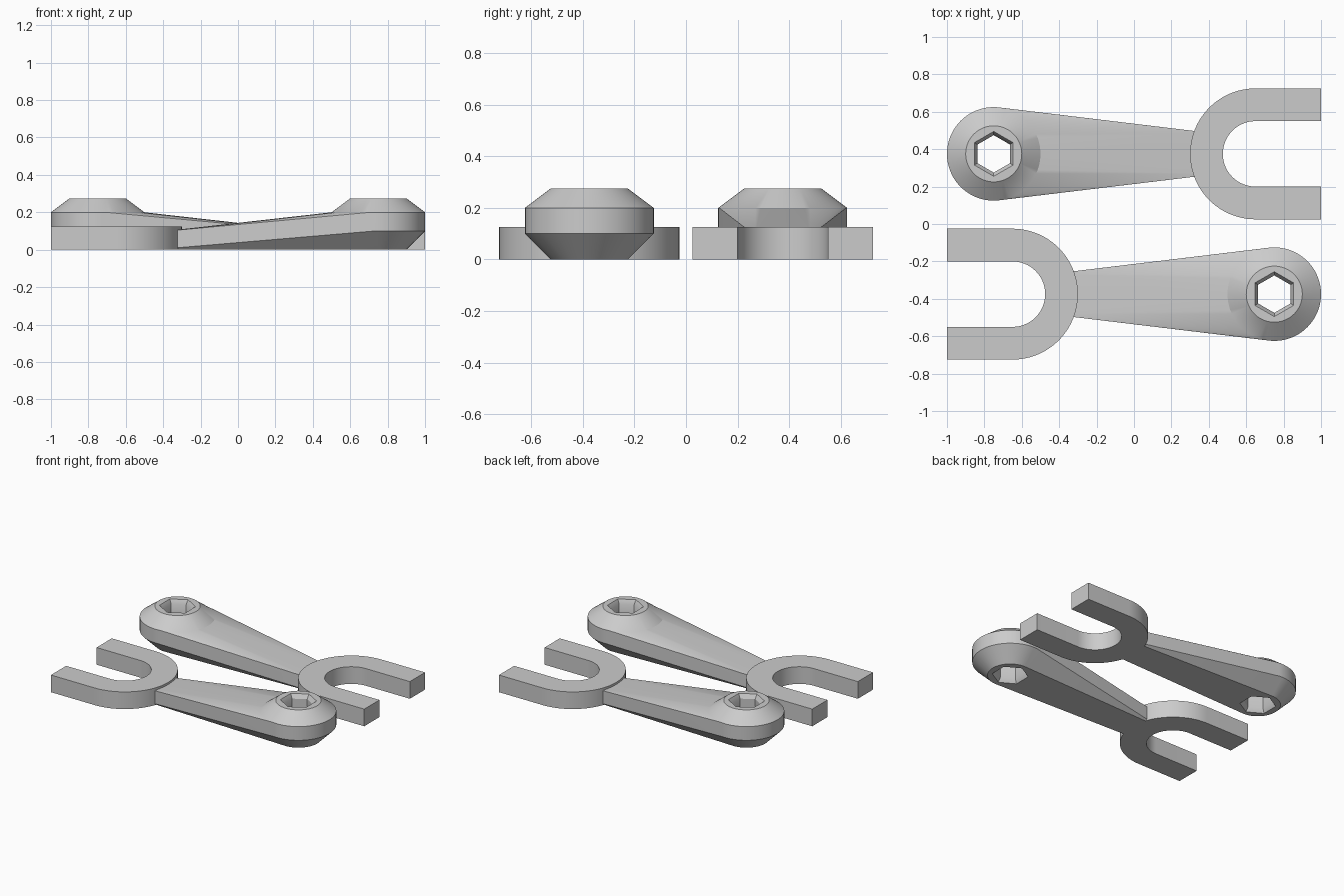
import bpy, bmesh, math
from mathutils import Matrix

if "Cube" in bpy.data.objects:
    bpy.data.objects.remove(bpy.data.objects["Cube"])

grey = bpy.data.materials.new("light_grey")
grey.diffuse_color = (0.6, 0.6, 0.6, 1)
grey.use_nodes = True
grey.node_tree.nodes["Principled BSDF"].inputs["Base Color"].default_value = grey.diffuse_color
HEAD_X, FORK_X, Y = 0.75, -0.65, -0.375


def make(name, bm):
    bmesh.ops.recalc_face_normals(bm, faces=bm.faces)
    me = bpy.data.meshes.new(name)
    bm.to_mesh(me)
    bm.free()
    me.materials.append(grey)
    ob = bpy.data.objects.new(name, me)
    bpy.context.collection.objects.link(ob)
    return ob


def ring(bm, r, z, n, start=0.0):
    return [bm.verts.new((HEAD_X + r * math.cos(start + 2 * math.pi * i / n),
                          Y + r * math.sin(start + 2 * math.pi * i / n), z)) for i in range(n)]


def select_only(ob):
    bpy.ops.object.select_all(action='DESELECT')
    ob.select_set(True)
    bpy.context.view_layer.objects.active = ob


# Tapered arm: hull of the rounded head rings and a small rectangular end inside the fork
bm = bmesh.new()
for r, z in ((0.15, 0), (0.25, 0.1), (0.25, 0.2)):
    ring(bm, r, z, 72)
for y in (-0.107, 0.107):
    for z in (0, 0.093):
        bm.verts.new((-0.45, Y + y, z))
bmesh.ops.convex_hull(bm, input=bm.verts[:])
bmesh.ops.dissolve_limit(bm, angle_limit=0.002, verts=bm.verts[:], edges=bm.edges[:])
bmesh.ops.recalc_face_normals(bm, faces=bm.faces)
# Raised conical boss on top of the head
cap = [f for f in bm.faces if all(v.co.z > 0.199 for v in f.verts)]
bmesh.ops.inset_individual(bm, faces=cap, thickness=0.1, depth=0.075, use_even_offset=True)
arm = make("lever_arm", bm)

# Hexagonal hole cutter, flared at both ends
bm = bmesh.new()
profile = [(0.14, -0.03), (0.12, 0), (0.1, 0.03), (0.1, 0.245), (0.12, 0.275), (0.14, 0.305)]
rings = [ring(bm, r, z, 6, math.pi / 2) for r, z in profile]
for a, b in zip(rings, rings[1:]):
    for i in range(6):
        j = (i + 1) % 6
        bm.faces.new((a[i], a[j], b[j], b[i]))
bm.faces.new(rings[0][::-1])
bm.faces.new(rings[-1])
cutter = make("hex_hole_cutter", bm)
cutter.hide_render = True
mod = arm.modifiers.new("hex_hole", 'BOOLEAN')
mod.operation, mod.object, mod.solver = 'DIFFERENCE', cutter, 'EXACT'
select_only(arm)
bpy.ops.object.modifier_apply(modifier=mod.name)
bpy.data.objects.remove(cutter)

# U-shaped fork: outer and inner outlines joined into a strip, then extruded
bm = bmesh.new()


def outline(r, n=48):
    pts = [(-1, Y - r)]
    for i in range(n + 1):
        a = -math.pi / 2 + math.pi * i / n
        pts.append((FORK_X + r * math.cos(a), Y + r * math.sin(a)))
    return [bm.verts.new((x, y, 0)) for x, y in pts + [(-1, Y + r)]]


outer, inner = outline(0.35), outline(0.175)
for i in range(len(outer) - 1):
    bm.faces.new((outer[i], outer[i + 1], inner[i + 1], inner[i]))
new = bmesh.ops.extrude_face_region(bm, geom=bm.faces[:])["geom"]
bmesh.ops.translate(bm, vec=(0, 0, 0.125), verts=[g for g in new if isinstance(g, bmesh.types.BMVert)])
fork = make("fork", bm)

# Smooth shading, then the second lever turned half way round
for ob in (arm, fork):
    select_only(ob)
    bpy.ops.object.shade_smooth_by_angle(angle=math.radians(30))
    twin = bpy.data.objects.new(ob.name + "_opposite", ob.data)
    twin.matrix_world = Matrix.Rotation(math.pi, 4, 'Z')
    bpy.context.collection.objects.link(twin)
